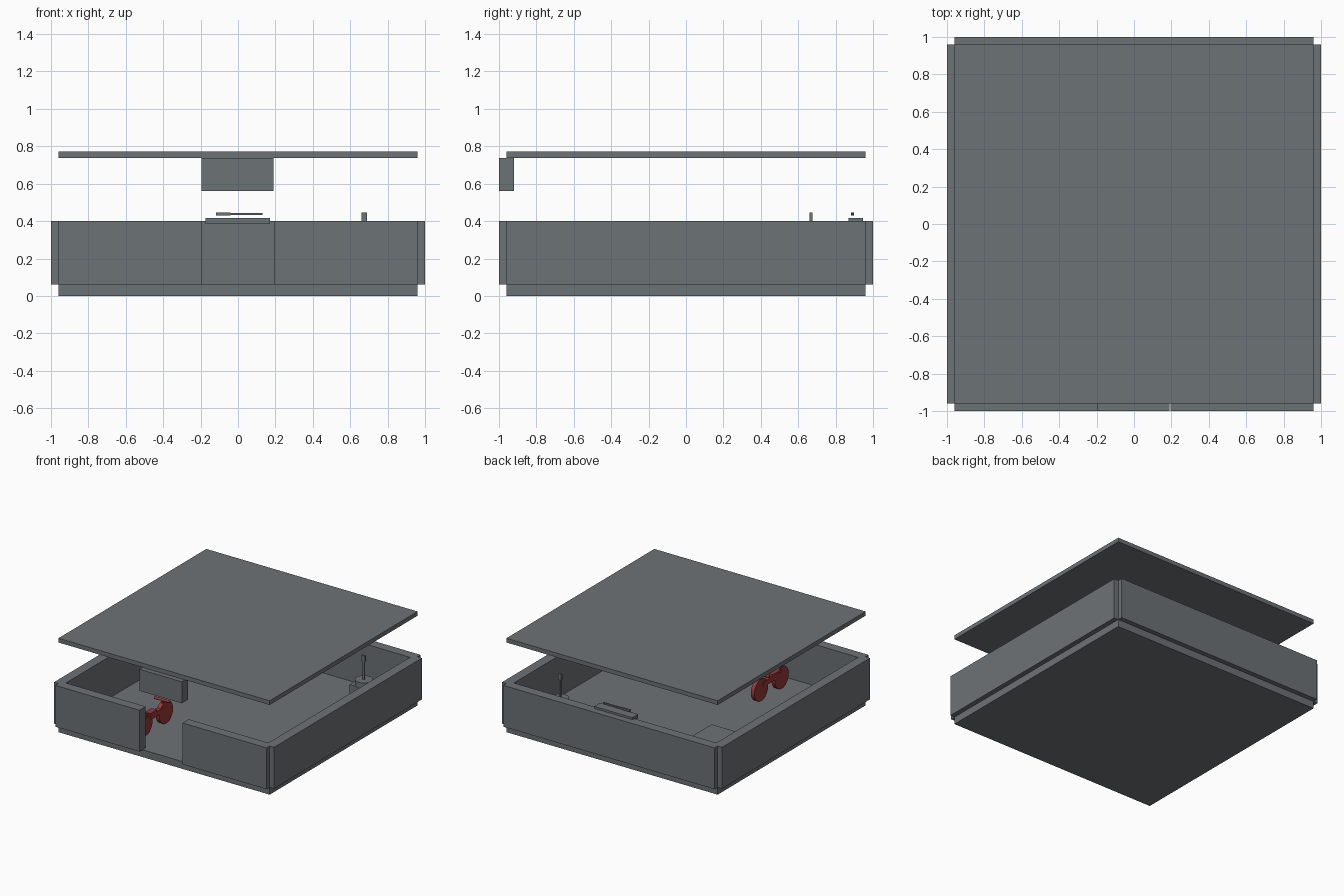
import bpy, math
from mathutils import Vector

if "Cube" in bpy.data.objects:
    bpy.data.objects.remove(bpy.data.objects["Cube"])


def material(name, rgb):
    m = bpy.data.materials.new(name)
    m.diffuse_color = (*rgb, 1)
    m.use_nodes = True
    m.node_tree.nodes["Principled BSDF"].inputs["Base Color"].default_value = m.diffuse_color
    return m


GREY = material("slate grey", (0.152, 0.168, 0.178))
RED = material("dark red", (0.32, 0.04, 0.04))


def box(name, x, y, z, mat=GREY):
    """Box from (min, max) ranges on each axis."""
    bpy.ops.mesh.primitive_cube_add(size=1, location=[(a + b) / 2 for a, b in (x, y, z)])
    o = bpy.context.object
    o.name = name
    o.scale = [b - a for a, b in (x, y, z)]
    bpy.ops.object.transform_apply(location=False, rotation=False, scale=True)
    o.data.materials.append(mat)
    return o


def rod(name, p, q, r, mat=GREY, sides=12):
    """Cylinder between two points."""
    p, q = Vector(p), Vector(q)
    d = q - p
    bpy.ops.mesh.primitive_cylinder_add(vertices=sides, radius=r, depth=d.length, location=(p + q) / 2)
    o = bpy.context.object
    o.name = name
    o.rotation_euler = d.to_track_quat('Z', 'Y').to_euler()
    o.data.materials.append(mat)
    bpy.ops.object.shade_smooth_by_angle(angle=math.radians(35))
    return o


# room shell
box("floor", (-.96, .96), (-.96, .96), (0, .06))
box("ceiling", (-.96, .96), (-.96, .96), (.737, .772))
box("back_wall", (-.96, .96), (.92, 1), (.06, .4))
for s, side in ((-1, "left"), (1, "right")):
    box(side + "_wall", sorted((s * .92, s)), (-.96, .96), (.06, .4))
    box(side + "_front_wall", sorted((s * .195, s * .96)), (-1, -.92), (.06, .4))
box("door_header", (-.195, .19), (-1, -.92), (.56, .737))

# shelf on the back wall with a sword above it
box("shelf", (-.175, .172), (.87, .945), (.385, .417))
box("sword_grip", (-.117, -.04), (.882, .898), (.43, .445))
box("sword_blade", (-.04, .13), (.885, .895), (.432, .443))

# low bench in the back left corner
box("corner_bench", (-.92, -.52), (.41, .92), (.06, .25))

# pedestal with a standing blade
box("pedestal", (.58, .77), (.62, .8), (.06, .2))
rod("pedestal_disc", (.675, .67, .2), (.675, .67, .25), .067, sides=24)
box("stand_blade", (.667, .683), (.664, .674), (.25, .4))
box("stand_grip", (.66, .69), (.661, .677), (.4, .447))

# red two-wheeled bike
X = -.335
for y, n in ((-.476, "front"), (-.743, "rear")):
    rod(n + "_wheel", (X - .016, y, .15), (X + .016, y, .15), .09, RED, 28)
rod("bike_fork", (X, -.476, .15), (X, -.505, .26), .012, RED)
rod("handlebar", (X - .07, -.505, .26), (X + .07, -.505, .26), .01, RED)
box("bike_body", (X - .02, X + .02), (-.68, -.5), (.165, .205), RED)
box("bike_seat", (X - .025, X + .025), (-.73, -.61), (.205, .225), RED)
rod("rear_strut", (X, -.743, .15), (X, -.65, .19), .012, RED)
